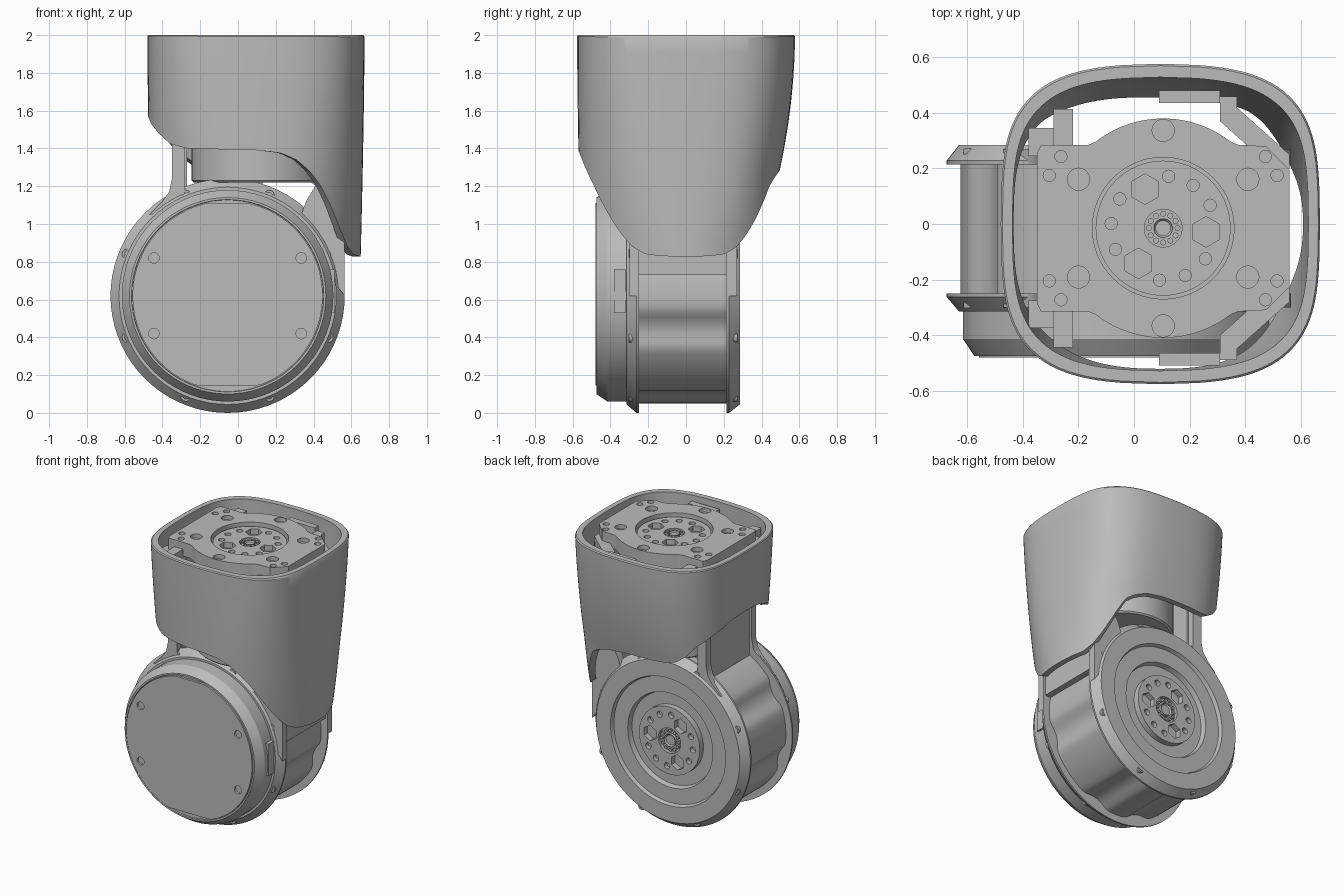
import bpy, bmesh, math
from mathutils import Matrix, Vector

cube = bpy.data.objects.get("Cube")
if cube:
    bpy.data.objects.remove(cube, do_unlink=True)

grey = bpy.data.materials.new("machined grey")
grey.use_nodes = True
grey.diffuse_color = (0.5, 0.5, 0.5, 1)
grey.node_tree.nodes["Principled BSDF"].inputs["Base Color"].default_value = (0.5, 0.5, 0.5, 1)

parts = []
ALONG_Z = Matrix.Identity(4)
ALONG_Y = Matrix.Rotation(-math.pi / 2, 4, 'X')   # local z points to the back
CX, CZ = -0.055, 0.62                             # lower drum axis
UX, UY = 0.105, -0.015                            # upper motor axis
LOWER = Matrix.Translation((CX, 0, CZ)) @ ALONG_Y
UPPER = Matrix.Translation((UX, UY, 0))


def finish(name, bm, matrix=ALONG_Z):
    bmesh.ops.remove_doubles(bm, verts=bm.verts, dist=1e-5)
    bmesh.ops.transform(bm, matrix=matrix, verts=bm.verts)
    bmesh.ops.recalc_face_normals(bm, faces=bm.faces)
    mesh = bpy.data.meshes.new(name)
    bm.to_mesh(mesh)
    bm.free()
    mesh.materials.append(grey)
    ob = bpy.data.objects.new(name, mesh)
    bpy.context.collection.objects.link(ob)
    parts.append(ob)
    return ob


def turned(name, profile, matrix, steps=72):
    """Revolve (radius, height) points around local z."""
    bm = bmesh.new()
    vs = [bm.verts.new((r, 0, h)) for r, h in profile]
    es = [bm.edges.new(p) for p in zip(vs, vs[1:])]
    bmesh.ops.spin(bm, geom=vs + es, cent=(0, 0, 0), axis=(0, 0, 1),
                   angle=math.tau, steps=steps)
    return finish(name, bm, matrix)


def prism(name, pts, lo, hi, axis='Z'):
    """Extrude an outline drawn in plan (Z) or in elevation (Y)."""
    bm = bmesh.new()
    put = (lambda a, b, h: (a, b, h)) if axis == 'Z' else (lambda a, b, h: (a, h, b))
    face = bm.faces.new([bm.verts.new(put(a, b, lo)) for a, b in pts])
    new = bmesh.ops.extrude_face_region(bm, geom=[face])["geom"]
    bmesh.ops.translate(bm, vec=Vector(put(0, 0, hi - lo)),
                        verts=[v for v in new if isinstance(v, bmesh.types.BMVert)])
    return finish(name, bm)


def box(name, x0, x1, y0, y1, z0, z1):
    return prism(name, [(x0, y0), (x1, y0), (x1, y1), (x0, y1)], z0, z1)


def cylinders(name, items, matrix):
    """Solid (x, y, radius, bottom, top, sides) cylinders along local z."""
    bm = bmesh.new()
    for x, y, r, lo, hi, sides in items:
        bmesh.ops.create_cone(bm, cap_ends=True, segments=sides, radius1=r, radius2=r, depth=hi - lo,
                              matrix=Matrix.Translation((x, y, (lo + hi) / 2)))
    return finish(name, bm, matrix)


def drill(ob, holes, matrix):
    cutter = cylinders("cutter", holes, matrix)
    parts.remove(cutter)
    cutter.hide_render = True
    mod = ob.modifiers.new("holes", 'BOOLEAN')
    mod.operation, mod.solver, mod.object = 'DIFFERENCE', 'EXACT', cutter
    bpy.context.view_layer.objects.active = ob
    bpy.ops.object.modifier_apply(modifier=mod.name)
    bpy.data.objects.remove(cutter, do_unlink=True)


def polar(r, deg):
    return r * math.cos(math.radians(deg)), r * math.sin(math.radians(deg))


# Shell: bulged square sleeve, rounder towards its lower edge, which dips at the back
LEFT_END = [(-0.48, 1.58), (-0.46, 1.53), (-0.42, 1.48), (-0.36, 1.425)]
RIGHT_END = [(0.44, 1.2), (0.49, 1.1), (0.55, 0.95), (0.58, 0.88), (0.61, 0.84), (0.67, 0.82)]
FRONT_EDGE = LEFT_END + [(-0.27, 1.4), (0.12, 1.39), (0.23, 1.375), (0.31, 1.34), (0.38, 1.28)] + RIGHT_END
BACK_EDGE = LEFT_END + [(-0.31, 1.36), (-0.24, 1.31), (-0.15, 1.295), (0.15, 1.29), (0.3, 1.27),
                        (0.38, 1.24)] + RIGHT_END


def lower_edge(x, y):
    edge = BACK_EDGE if y > 0 else FRONT_EDGE
    for (x0, z0), (x1, z1) in zip(edge, edge[1:]):
        if x <= x1:
            return z0 + (z1 - z0) * max(0, (x - x0) / (x1 - x0))
    return edge[-1][1]


def section(t, z, inset):
    drop = (2 - z) / 1.18
    power = 2 / (4.6 - 2.3 * drop)
    c, s = math.cos(t), math.sin(t)
    u = math.copysign(abs(c) ** power, c)
    v = math.copysign(abs(s) ** power, s)
    taper = 1 - 0.036 * drop ** 1.5
    back = 1 - min(0.14, 0.34 * drop ** 2) * (1 - 0.8 * u * u) if s > 0 else 1
    return (0.095 + (0.575 - inset) * taper * u * (1 - 0.06 * v * v),
            (0.577 - 1.15 * inset) * taper * back * v * (1 - 0.12 * u * u))


bm = bmesh.new()
COLS, ROWS = 144, 14
outer = [(0.006, 0.0)] + [(0, 0.01 + 0.99 * i / ROWS) for i in range(ROWS + 1)]
inner = [(0.042, f) for _, f in reversed(outer)]
grid = []
for k in range(COLS):
    t = math.tau * k / COLS
    bottom = 1.4
    for _ in range(12):
        bottom = (bottom + lower_edge(*section(t, bottom, 0))) / 2
    column = []
    for inset, f in outer + inner:
        z = 2 - f * (2 - bottom)
        x, y = section(t, z, inset)
        column.append(bm.verts.new((x, y, z)))
    grid.append(column)
for k in range(COLS):
    a, b = grid[k], grid[(k + 1) % COLS]
    for i in range(len(a)):
        j = (i + 1) % len(a)
        bm.faces.new((a[i], b[i], b[j], a[j]))
finish("shell", bm)

# Lower drum: front cap, flanges and grooved body
turned("front_cap", [(0, -0.464), (0.507, -0.464), (0.509, -0.475), (0.52, -0.475), (0.56, -0.415),
                     (0.56, -0.3), (0, -0.3)], LOWER)
turned("front_flange", [(0, -0.315), (0.575, -0.315), (0.62, -0.262), (0.62, -0.25), (0, -0.25)], LOWER)
turned("back_flange", [(0, 0.215), (0.62, 0.215), (0.62, 0.228), (0.575, 0.285), (0.46, 0.285),
                       (0.45, 0.26), (0.34, 0.26), (0.33, 0.225), (0, 0.225)], LOWER)
body = []
for d in range(0, 360, 3):
    near = min(abs((d - g + 180) % 360 - 180) for g in (-18, -72, 198, 252, 150))
    r = 0.57 - 0.035 * max(0, 1 - (near / 10) ** 2)
    x, z = polar(r, d)
    body.append((CX + x, CZ + z))
prism("drum_body", body, -0.26, 0.22, 'Y')
box("cap_side_tab", 0.46, 0.512, -0.38, -0.32, 0.53, 0.76)

# Front cover, flattened at top and bottom, with four screw holes
cover = []
for d in range(0, 360, 3):
    x, z = polar(0.503, d)
    cover.append((CX + x, CZ + max(-0.475, min(0.49, z))))
cover_ob = prism("front_cover", cover, -0.48, -0.462, 'Y')
drill(cover_ob, [(sx * 0.39, sy * 0.2, 0.028, -0.5, -0.465, 20) for sx in (1, -1) for sy in (1, -1)], LOWER)

# Socket screws sunk into both flange bevels
for i in range(8):
    x, y = polar(0.575, 22.5 + 45 * i)
    for side in (1, -1):
        seat = 0.272 if side > 0 else -0.302
        turned("flange_screw", [(0, seat - side * 0.02), (0.014, seat - side * 0.02), (0.016, seat),
                                (0.028, seat), (0.028, seat - side * 0.05), (0, seat - side * 0.05)],
               LOWER @ Matrix.Translation((x, y, 0)), 16)

# Neck: side posts rising from the flanges, with walls between them
POST_LEFT = [(-0.47, 1.05), (-0.4, 1.12), (-0.365, 1.17), (-0.35, 1.24), (-0.35, 1.92),
             (-0.28, 1.92), (-0.28, 1.18), (-0.2, 1.1)]
POST_RIGHT = [(0.565, 0.62), (0.565, 1.6), (0.54, 1.92), (0.44, 1.92), (0.42, 1.22), (0.36, 1.12), (0.3, 0.95)]
for name, lo, hi in (("front", -0.3, -0.25), ("back", 0.215, 0.27)):
    prism(name + "_outer_post", POST_LEFT, lo, hi, 'Y')
    prism(name + "_inner_post", POST_RIGHT, lo, hi, 'Y')
box("neck_wall_left", 0.45, 0.55, -0.25, 0.215, 0.73, 1.92)
box("neck_wall_right", -0.335, -0.27, -0.26, 0.22, 1.08, 1.92)
box("neck_spacer", -0.19, 0.13, -0.1, 0.1, 1.13, 1.24)

# Upper motor body and mounting plate
turned("upper_motor", [(0, 1.22), (0.34, 1.22), (0.35, 1.23), (0.35, 1.92), (0, 1.92)], UPPER)
half = [(0.455, 0), (0.455, 0.21), (0.37, 0.295), (0.27, 0.3)]
half += [polar(0.395, d) for d in range(52, 129, 4)]
half += [(-0.27, 0.3), (-0.44, 0.3), (-0.455, 0.27)]
outline = half + [(x, -y) for x, y in reversed(half[1:])]
plate = prism("mounting_plate", [(UX + x, UY + y) for x, y in outline], 1.9, 2.0)
holes = [(0, 0, 0.255, 1.91, 2.1, 64)]
holes += [polar(0.352, 30 + 60 * i) + (0.04, 1.97, 2.1, 20) for i in range(6)]
holes += [(sx * x, sy * y, 0.022, 1.97, 2.1, 16) for sx in (1, -1) for sy in (1, -1)
          for x, y in ((0.41, 0.19), (0.368, 0.258))]
drill(plate, holes, UPPER)


# Output hub: drilled disc with three pockets and a centre bearing
def hub(name, top, bore, frame):
    disc = cylinders(name, [(0, 0, 0.243, top - 0.055, top, 64)], frame)
    cuts = [(0, 0, bore, top - 0.025, top + 0.1, 32)]
    for a in (115, -5, 235):
        cuts.append(polar(0.155, a) + (0.055, top - 0.04, top + 0.1, 6))
        cuts += [polar(0.188, a - b) + (0.022, top - 0.03, top + 0.1, 16) for b in (31, 60, 89)]
    drill(disc, cuts, frame)
    rim = bore / 2
    turned(name + "_centre", [(0, top - 0.012), (rim * 0.8, top - 0.012), (rim, top - 0.004),
                              (rim, top - 0.03), (0, top - 0.03)], frame, 32)
    cylinders(name + "_bearing_rollers", [polar(bore * 0.76, 30 * i) + (0.011, top - 0.03, top - 0.006, 8)
                                          for i in range(12)], frame)


hub("upper_hub", 1.975, 0.068, UPPER)
hub("lower_hub", 0.268, 0.09, LOWER)

# Shell mounts, mirrored front and back about the upper motor
ARM = [(0.31, 0.475), (0.31, 0.385), (0.5, 0.215), (0.56, 0.215), (0.56, 0.265), (0.37, 0.435), (0.37, 0.475)]
for s, side in ((1, "back"), (-1, "front")):
    flip = lambda pts: [(x, UY + s * y) for x, y in pts]
    rect = lambda x0, x1, y0, y1: flip([(x0, y0), (x1, y0), (x1, y1), (x0, y1)])
    prism(side + "_shell_arm", flip(ARM), 1.65, 1.93)
    prism(side + "_shell_post", rect(-0.29, -0.22, 0.26, 0.43), 1.6, 1.95)
    prism(side + "_shell_boss", rect(-0.38, -0.29, 0.26, 0.36), 1.6, 1.92)
    prism(side + "_shell_clip", rect(0.09, 0.31, 0.45, 0.495), 1.7, 1.96)

# Smooth the round surfaces, keep edges crisp
bpy.ops.object.select_all(action='DESELECT')
for ob in parts:
    ob.select_set(True)
bpy.context.view_layer.objects.active = parts[0]
bpy.ops.object.shade_smooth_by_angle(angle=math.radians(30))
